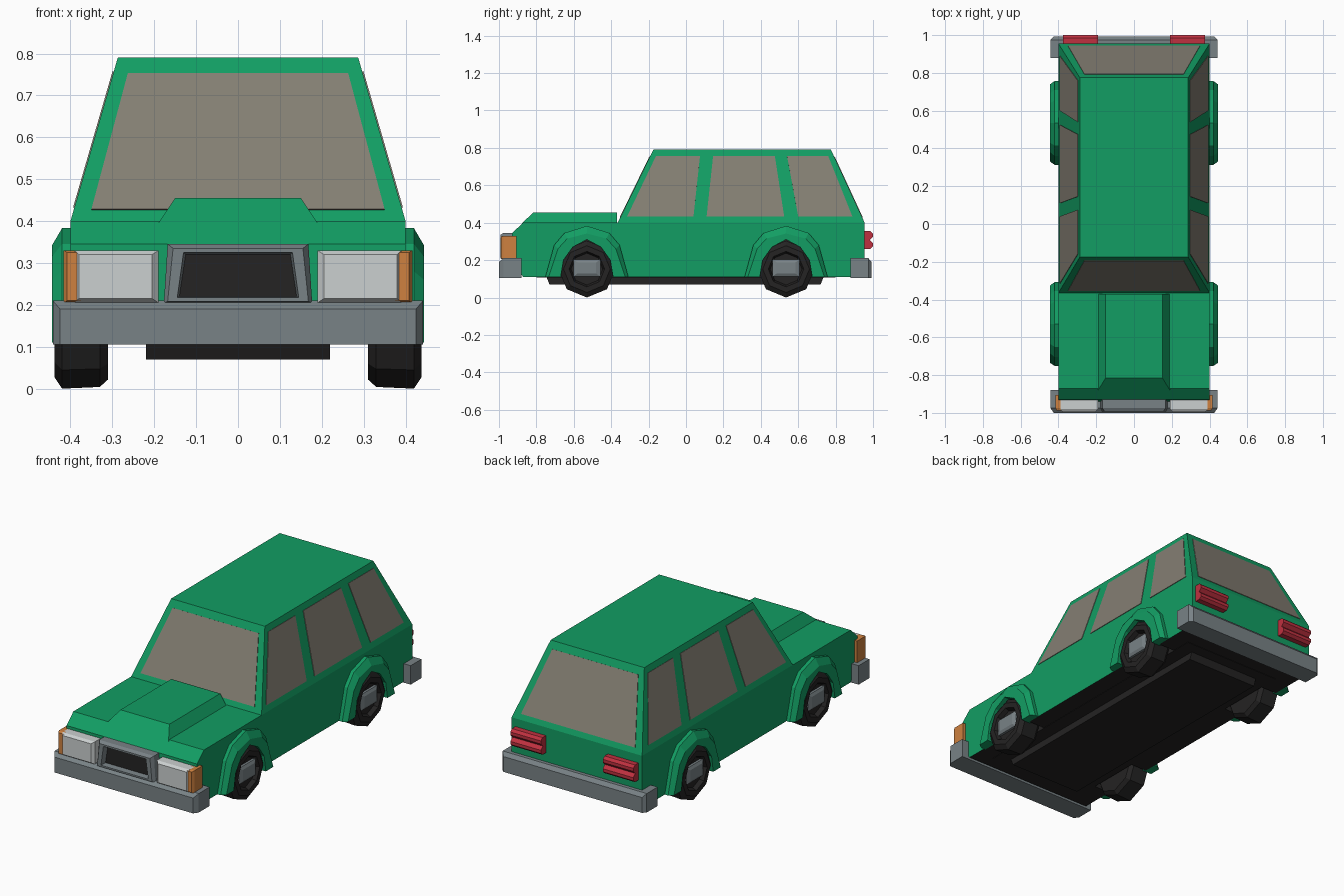
import bpy, bmesh, math
from mathutils import Vector

if "Cube" in bpy.data.objects:
    bpy.data.objects.remove(bpy.data.objects["Cube"])


def mat(name, r, g, b):
    m = bpy.data.materials.new(name)
    m.diffuse_color = (r, g, b, 1)
    m.use_nodes = True
    m.node_tree.nodes["Principled BSDF"].inputs["Base Color"].default_value = m.diffuse_color
    return m


GREEN = mat("green paint", 0.006, 0.34, 0.125)
GLASS = mat("grey glass", 0.23, 0.21, 0.17)
BLACK = mat("black rubber", 0.018, 0.017, 0.017)
GREY = mat("grey trim", 0.19, 0.225, 0.24)
LAMP = mat("pale lamp", 0.60, 0.63, 0.63)
ORANGE = mat("orange lamp", 0.62, 0.22, 0.05)
RED = mat("red lamp", 0.52, 0.03, 0.05)


def loft(name, rings, mats, rule=None):
    """Skin a list of equal-length point loops and cap both ends."""
    bm = bmesh.new()
    loops = [[bm.verts.new(p) for p in ring] for ring in rings]
    n = len(loops[0])
    for a, b in zip(loops, loops[1:]):
        for i in range(n):
            j = (i + 1) % n
            bm.faces.new((a[i], a[j], b[j], b[i]))
    bm.faces.new(loops[0])
    last = bm.faces.new(loops[-1])
    bmesh.ops.recalc_face_normals(bm, faces=bm.faces)
    bm.normal_update()
    if rule:
        for f in bm.faces:
            f.material_index = rule(f, f is last)
    me = bpy.data.meshes.new(name)
    bm.to_mesh(me)
    bm.free()
    for m in mats:
        me.materials.append(m)
    ob = bpy.data.objects.new(name, me)
    bpy.context.collection.objects.link(ob)
    return ob


def rect_y(y, x0, x1, z0, z1):
    return [(x0, y, z0), (x1, y, z0), (x1, y, z1), (x0, y, z1)]


def rect_z(z, x, y0, y1):
    return [(-x, y0, z), (x, y0, z), (x, y1, z), (-x, y1, z)]


def side(x, profile):
    return [(x, y, z) for y, z in profile]


def pane(name, pts):
    """Thin glass plate straddling a flat panel."""
    p = [Vector(q) for q in pts]
    n = (p[1] - p[0]).cross(p[2] - p[0]).normalized() * 0.003
    loft(name, [[q - n for q in p], [q + n for q in p]], [GLASS])


AXLES = {"front": -0.53, "rear": 0.535}

# Lower body: side profile with wheel notches, black underneath
profile = [(-0.87, 0.11)]
for yc in AXLES.values():
    profile += [(yc + dy, z) for dy, z in
                [(-0.15, 0.11), (-0.13, 0.21), (-0.08, 0.28), (0, 0.32),
                 (0.08, 0.28), (0.13, 0.21), (0.15, 0.11)]]
profile += [(0.92, 0.11), (0.955, 0.19), (0.955, 0.40),
            (-0.87, 0.40), (-0.93, 0.345), (-0.94, 0.2)]


def underside(f, is_last):
    c = f.calc_center_median()
    return int(abs(f.normal.x) < 0.5 and c.z < 0.33 and abs(c.y) < 0.85)


loft("body", [side(-0.40, profile), side(0.40, profile)], [GREEN, BLACK], underside)

# Underbody: filler between the wheels and a low floor pan
loft("wheel_well_core", [rect_z(0.108, 0.30, -0.80, 0.80), rect_z(0.36, 0.30, -0.80, 0.80)], [BLACK])
loft("floor_pan", [rect_z(0.07, 0.22, -0.73, 0.72), rect_z(0.12, 0.22, -0.75, 0.74)], [BLACK])

# Cabin
loft("cabin", [rect_z(0.40, 0.40, -0.365, 0.955), rect_z(0.79, 0.287, -0.175, 0.775)], [GREEN])

# Hood bulge
loft("hood_scoop", [rect_z(0.395, 0.19, -0.88, -0.37), rect_z(0.455, 0.15, -0.815, -0.37)], [GREEN])


# Windows lie on the sloped cabin walls
def slope(z, low, high):
    return low + (high - low) * (z - 0.40) / 0.39


for name, low, high in (("windscreen", -0.365, -0.175), ("rear_window", 0.955, 0.775)):
    pane(name, [(x, slope(z, low, high), z) for x, z in
                [(-0.35, 0.427), (0.35, 0.427), (0.263, 0.752), (-0.263, 0.752)]])

SIDE_WINDOWS = {"front": (-0.315, 0.04, 0.075, -0.16),
                "middle": (0.11, 0.525, 0.475, 0.145),
                "rear": (0.60, 0.89, 0.76, 0.54)}

for tag, s in (("left", -1), ("right", 1)):
    for pos, ys in SIDE_WINDOWS.items():
        pane(f"{pos}_{tag}_window",
             [(s * slope(z, 0.40, 0.287), y, z) for y, z in zip(ys, (0.432, 0.432, 0.757, 0.757))])

    for pos, yc in AXLES.items():
        # Flared wheel arch: U-shaped loop with a chamfered outer edge
        inner = [(0.14, 0.11), (0.125, 0.20), (0.075, 0.27), (0, 0.31)]

        def arch(x, outer):
            half = outer + inner[::-1]
            right = [(yc + y, z) for y, z in outer]
            left = [(yc - y, z) for y, z in outer[-2::-1]]
            back = [(yc - y, z) for y, z in inner]
            fwd = [(yc + y, z) for y, z in inner[-2::-1]]
            return side(s * x, right + left + back + fwd)

        wide = [(0.222, 0.11), (0.175, 0.28), (0.12, 0.345), (0, 0.383)]
        slim = [(0.205, 0.11), (0.155, 0.26), (0.105, 0.315), (0, 0.342)]
        loft(f"{pos}_{tag}_wheel_arch",
             [arch(0.39, wide), arch(0.42, wide), arch(0.444, slim)], [GREEN])

        # Tyre: eight-sided lathe with a recessed face
        def ring(x, r):
            return [(s * x, yc + r * math.sin(k * math.pi / 4), 0.152 - r * math.cos(k * math.pi / 4))
                    for k in range(8)]

        loft(f"{pos}_{tag}_tyre",
             [ring(0.31, 0.13), ring(0.33, 0.148), ring(0.42, 0.152), ring(0.438, 0.125),
              ring(0.438, 0.095), ring(0.415, 0.085)], [BLACK])

        # Rectangular hub
        def hub(x, w, h):
            return side(s * x, [(yc - w, 0.158 - h), (yc + w, 0.158 - h),
                                (yc + w, 0.158 + h), (yc - w, 0.158 + h)])

        loft(f"{pos}_{tag}_hub", [hub(0.40, 0.072, 0.045), hub(0.428, 0.072, 0.045),
                                  hub(0.436, 0.05, 0.03)], [GREY])

    # Headlight, corner indicator and grooved tail light
    loft(f"{tag}_headlight",
         [rect_y(-0.92, s * 0.19, s * 0.39, 0.205, 0.33), rect_y(-0.98, s * 0.19, s * 0.39, 0.205, 0.33),
          rect_y(-0.995, s * 0.205, s * 0.38, 0.215, 0.32)], [LAMP])
    loft(f"{tag}_indicator",
         [rect_y(-0.905, s * 0.375, s * 0.416, 0.205, 0.33), rect_y(-0.975, s * 0.375, s * 0.416, 0.205, 0.33),
          rect_y(-0.988, s * 0.375, s * 0.408, 0.21, 0.325)], [ORANGE])
    tail = [(0.94, 0.26), (0.985, 0.26), (1.0, 0.273), (1.0, 0.29), (0.982, 0.307),
            (1.0, 0.325), (1.0, 0.342), (0.985, 0.355), (0.94, 0.355)]
    loft(f"{tag}_tail_light", [side(s * 0.19, tail), side(s * 0.377, tail)], [RED])

# Bumpers
for pos, d in (("front", -1), ("rear", 1)):
    loft(f"{pos}_bumper",
         [rect_y(d * 0.88, -0.442, 0.442, 0.105, 0.21), rect_y(d * 0.975, -0.442, 0.442, 0.105, 0.21),
          rect_y(d * (1.0 if d < 0 else 0.992), -0.425, 0.425, 0.105, 0.19)], [GREY])


# Grille: tapered frame with a recessed black centre
def trapezoid(y, bottom, top, z0, z1):
    return [(-bottom, y, z0), (bottom, y, z0), (top, y, z1), (-top, y, z1)]


loft("grille",
     [trapezoid(-0.92, 0.177, 0.168, 0.205, 0.345), trapezoid(-0.975, 0.177, 0.168, 0.205, 0.345),
      trapezoid(-0.993, 0.168, 0.155, 0.208, 0.335), trapezoid(-0.993, 0.145, 0.13, 0.217, 0.325),
      trapezoid(-0.96, 0.14, 0.125, 0.22, 0.32)],
     [GREY, BLACK], lambda f, is_last: int(is_last))
